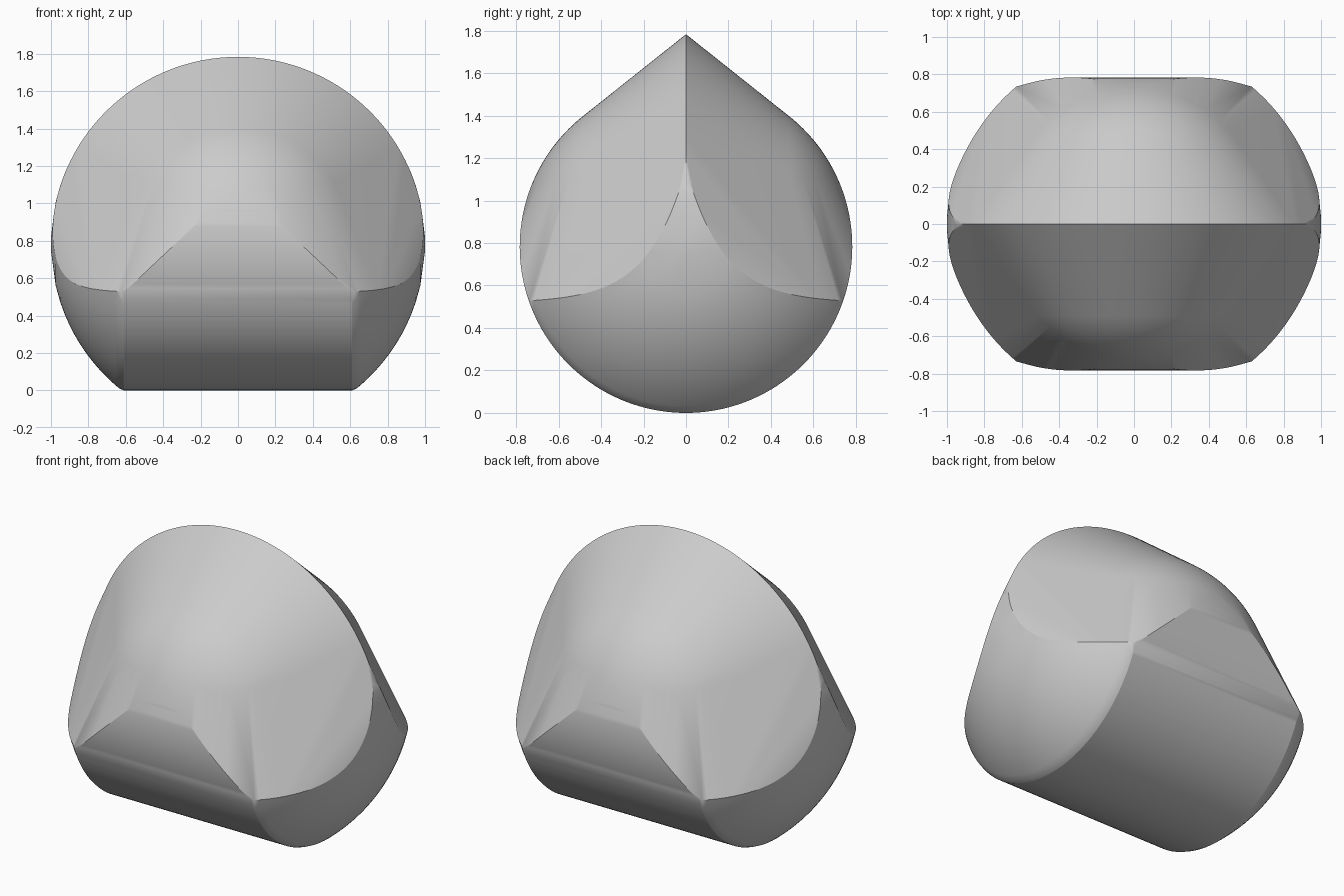
import bpy, bmesh, math
from mathutils import Vector

old = bpy.data.objects.get("Cube")
if old:
    bpy.data.objects.remove(old, do_unlink=True)

R = 1.0        # large rounded ends and ridge circle
r = 0.783      # belly cylinder and inner ball
EDGE = 0.61    # half length of the belly cylinder
points = []


def add(x, y, z):
    """Add a point mirrored in x and y."""
    for sx in (-1, 1):
        for sy in (-1, 1):
            points.append((sx * x, sy * y, z))


def shoulder(y):
    """Height at which the rounded end gives way to the upper flank."""
    return -0.265 + 0.63 * math.exp(-y / 0.18)


def steps(a, b, n):
    return [a + (b - a) * i / n for i in range(n + 1)]


# Ridge: upper part of the large circle
for a in steps(math.radians(21), math.pi / 2, 48):
    add(R * math.cos(a), 0, R * math.sin(a))

# Rounded ends: ball surface below the shoulder curve
for x in steps(EDGE, 0.999, 16):
    rho = math.sqrt(R * R - x * x)
    if x == EDGE:
        rho = r
    for a in steps(-math.pi / 2, math.pi / 2, 56):
        y, z = rho * math.cos(a), rho * math.sin(a)
        if z < shoulder(y) - 0.01:
            add(x, y, z)
for y in steps(0, 0.735, 40):
    z = shoulder(y)
    add(math.sqrt(R * R - y * y - z * z), y, z)

# Belly cylinder: full length below, narrowing upwards
low = math.asin(-0.26 / r)
for a in steps(-math.pi / 2, low, 30):
    add(EDGE, r * math.cos(a), r * math.sin(a))
for a in steps(low, math.asin(0.3 / r), 24):
    z = r * math.sin(a)
    add(max(0, 0.335 - 1.06 * z), r * math.cos(a), z)

# Upper flanks: inner ball up to where it runs straight to the ridge
for y in steps(r * math.sqrt(1 - r * r), r * 0.999, 14):
    t = math.sqrt(r * r - y * y)
    for a in steps(0, math.pi / 2, 28):
        add(t * math.cos(a), y, t * math.sin(a))

# Wrap the sections in one convex skin
bm = bmesh.new()
for p in points:
    bm.verts.new(Vector(p) + Vector((0, 0, r)))
bmesh.ops.remove_doubles(bm, verts=bm.verts, dist=0.002)
hull = bmesh.ops.convex_hull(bm, input=bm.verts)
loose = [g for g in hull["geom_interior"] + hull["geom_unused"]
         if isinstance(g, bmesh.types.BMVert)]
bmesh.ops.delete(bm, geom=list(set(loose)), context='VERTS')
bmesh.ops.recalc_face_normals(bm, faces=bm.faces)

mesh = bpy.data.meshes.new("rounded_body")
bm.to_mesh(mesh)
bm.free()
body = bpy.data.objects.new("rounded_body", mesh)
bpy.context.collection.objects.link(body)

# Plain grey surface
grey = bpy.data.materials.new("light_grey")
grey.use_nodes = True
grey.diffuse_color = (0.6, 0.6, 0.6, 1)
grey.node_tree.nodes["Principled BSDF"].inputs["Base Color"].default_value = (0.6, 0.6, 0.6, 1)
mesh.materials.append(grey)

# Smooth shading with sharp creases kept
bpy.ops.object.select_all(action='DESELECT')
body.select_set(True)
bpy.context.view_layer.objects.active = body
bpy.ops.object.shade_smooth_by_angle(angle=math.radians(20))
